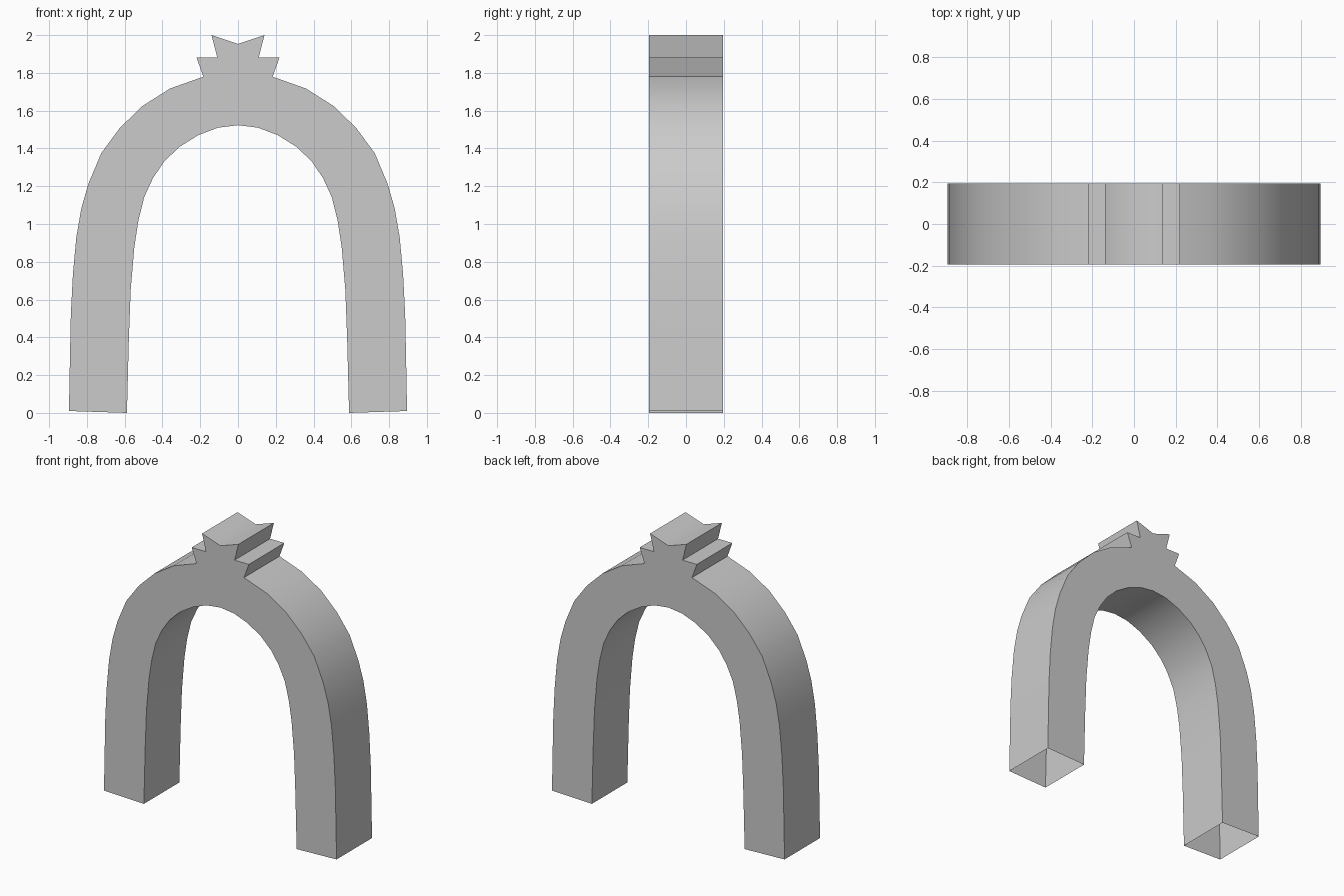
import bpy, bmesh, math

if "Cube" in bpy.data.objects:
    bpy.data.objects.remove(bpy.data.objects["Cube"])

HALF_DEPTH = 0.195

# Right half of the arch outline (x, z): outer leg from the foot up to the crown
outer = [(0.895, 0.01), (0.89, 0.28), (0.885, 0.52), (0.874, 0.734), (0.856, 0.93),
         (0.829, 1.085), (0.792, 1.213), (0.724, 1.375), (0.626, 1.508),
         (0.507, 1.624), (0.36, 1.717), (0.183, 1.78)]
# Stepped crown with a notched top
crown = [(0.22, 1.882), (0.11, 1.882), (0.14, 2.0)]
# Inner opening from its top down to the foot
inner = [(0.106, 1.51), (0.211, 1.47), (0.312, 1.407), (0.391, 1.33), (0.449, 1.245),
         (0.497, 1.142), (0.528, 1.015), (0.549, 0.877), (0.568, 0.654),
         (0.578, 0.39), (0.588, 0.0)]


def mirrored(points):
    return [(-x, z) for x, z in reversed(points)]


right = outer + crown
profile = right + [(0, 1.953)] + mirrored(right) + mirrored(inner) + [(0, 1.523)] + inner
n = len(profile)
open_edges = {len(right) * 2, n - 1}      # the undersides of the feet stay open

# Front and back faces joined by side walls
bm = bmesh.new()
front = [bm.verts.new((x, -HALF_DEPTH, z)) for x, z in profile]
back = [bm.verts.new((x, HALF_DEPTH, z)) for x, z in profile]
bm.faces.new(front)
bm.faces.new(back[::-1])
for i in range(n):
    if i not in open_edges:
        j = (i + 1) % n
        bm.faces.new((front[i], back[i], back[j], front[j]))

mesh = bpy.data.meshes.new("arch")
bm.to_mesh(mesh)
bm.free()
arch = bpy.data.objects.new("arch", mesh)
bpy.context.collection.objects.link(arch)

# Smooth curved walls, crisp outline and crown steps
bpy.context.view_layer.objects.active = arch
arch.select_set(True)
bpy.ops.object.shade_smooth_by_angle(angle=math.radians(40))
